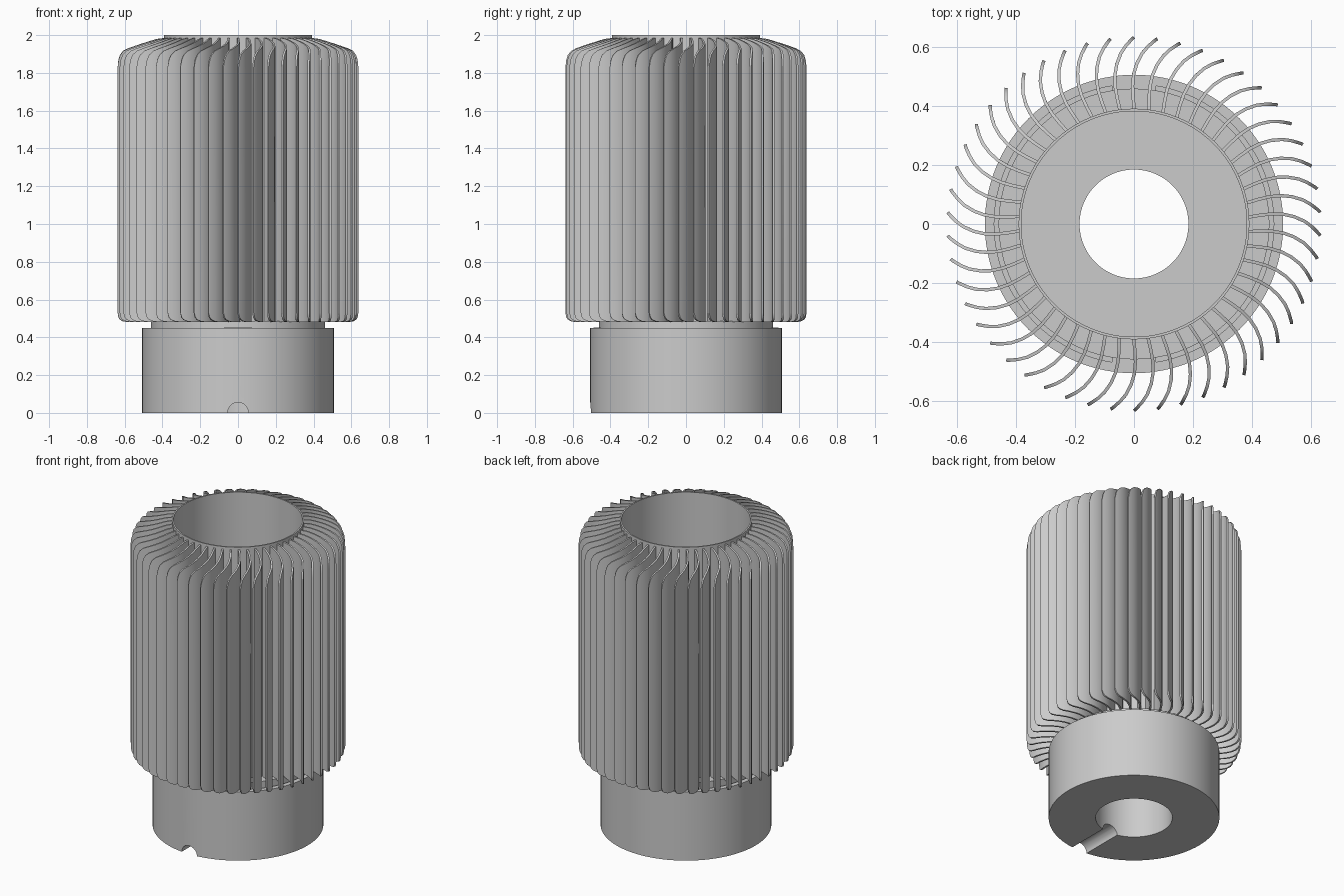
import bpy
import bmesh
import math

if "Cube" in bpy.data.objects:
    bpy.data.objects.remove(bpy.data.objects["Cube"], do_unlink=True)

GREY = (0.6, 0.6, 0.6, 1.0)
metal = bpy.data.materials.new("plain grey")
metal.use_nodes = True
metal.diffuse_color = GREY
metal.node_tree.nodes["Principled BSDF"].inputs["Base Color"].default_value = GREY


def make(name, bm):
    """Turn a bmesh into a named object."""
    bmesh.ops.recalc_face_normals(bm, faces=bm.faces[:])
    mesh = bpy.data.meshes.new(name)
    bm.to_mesh(mesh)
    bm.free()
    mesh.materials.append(metal)
    obj = bpy.data.objects.new(name, mesh)
    bpy.context.collection.objects.link(obj)
    return obj


def activate(obj):
    bpy.ops.object.select_all(action="DESELECT")
    obj.select_set(True)
    bpy.context.view_layer.objects.active = obj


def smooth(obj):
    activate(obj)
    bpy.ops.object.shade_smooth_by_angle(angle=math.radians(35))


def lathe(name, profile, sides=96):
    """Spin a closed (radius, height) loop around z."""
    bm = bmesh.new()
    rings = []
    for i in range(sides):
        a = math.tau * i / sides
        rings.append([bm.verts.new((r * math.cos(a), r * math.sin(a), z)) for r, z in profile])
    n = len(profile)
    for i in range(sides):
        p, q = rings[i], rings[(i + 1) % sides]
        for j in range(n):
            k = (j + 1) % n
            bm.faces.new((p[j], q[j], q[k], p[k]))
    return make(name, bm)


# Base ring with a bore below and a socket above
base = lathe("base", [(0.228, 0), (0.507, 0), (0.507, 0.45), (0.475, 0.45),
                      (0.475, 0.3), (0.228, 0.3)])

# Cable channel cut from the bore to the front
bpy.ops.mesh.primitive_cylinder_add(vertices=32, radius=0.055, depth=0.5,
                                    location=(0, -0.36, 0),
                                    rotation=(math.pi / 2, 0, 0))
cutter = bpy.context.object
cutter.name = "channel_cutter"
cutter.hide_render = True
cut = base.modifiers.new("channel", "BOOLEAN")
cut.operation = "DIFFERENCE"
cut.object = cutter
activate(base)
bpy.ops.object.modifier_apply(modifier=cut.name)
bpy.data.objects.remove(cutter, do_unlink=True)
smooth(base)

# Thin tube with a floor, and a flange that plugs into the base
tube = lathe("inner_tube", [(0.185, 0.29), (0.46, 0.29), (0.46, 0.487), (0.392, 0.487),
                            (0.392, 2.0), (0.383, 2.0), (0.383, 0.52), (0.185, 0.52)])
smooth(tube)

# Locking keys at the front and back of the flange
for side, name in ((-1, "front_key"), (1, "back_key")):
    bm = bmesh.new()
    bmesh.ops.create_cube(bm, size=1)
    for v in bm.verts:
        v.co = (v.co.x * 0.15, v.co.y * 0.04 + side * 0.47, v.co.z * 0.05 + 0.427)
    make(name, bm)

# Curved cooling fins: radius, sweep in degrees, bottom and top height
FIN = [(0.388, 7.0, 0.48, 1.985), (0.43, 7.6, 0.48, 1.98), (0.47, 7.8, 0.48, 1.968),
       (0.51, 7.3, 0.48, 1.955), (0.545, 6.2, 0.48, 1.943), (0.58, 4.5, 0.481, 1.93),
       (0.605, 2.7, 0.484, 1.917), (0.622, 1.2, 0.493, 1.895), (0.63, 0.5, 0.505, 1.87),
       (0.634, 0.0, 0.53, 1.83)]
COUNT = 50
bm = bmesh.new()
for i in range(COUNT):
    start = math.pi / 2 + math.tau * i / COUNT
    columns = []
    for r, sweep, low, high in FIN:
        a = start + math.radians(sweep)
        x, y = r * math.cos(a), r * math.sin(a)
        columns.append((bm.verts.new((x, y, low)), bm.verts.new((x, y, high))))
    for (a0, a1), (b0, b1) in zip(columns, columns[1:]):
        bm.faces.new((a0, b0, b1, a1))
fins = make("cooling_fins", bm)
thick = fins.modifiers.new("thickness", "SOLIDIFY")
thick.thickness = 0.011
thick.offset = 0
activate(fins)
bpy.ops.object.modifier_apply(modifier=thick.name)
smooth(fins)
